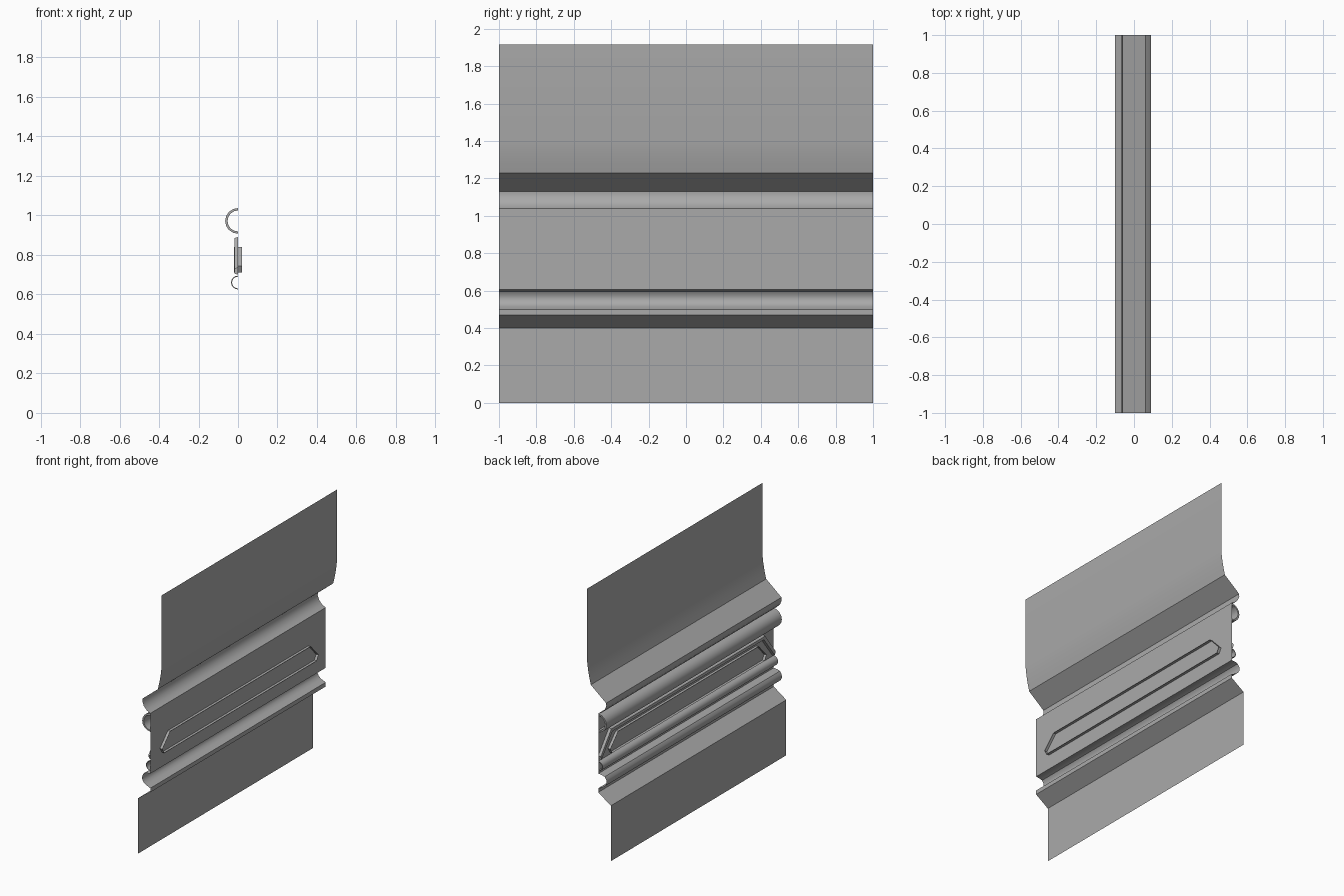
import bpy, math

cube = bpy.data.objects.get("Cube")
if cube:
    bpy.data.objects.remove(cube, do_unlink=True)

grey = bpy.data.materials.new("sheet_grey")
grey.use_nodes = True
GREY = (0.4, 0.4, 0.4, 1)
grey.diffuse_color = GREY
grey.node_tree.nodes["Principled BSDF"].inputs["Base Color"].default_value = GREY


def make(name, verts, faces, angle=35):
    mesh = bpy.data.meshes.new(name)
    mesh.from_pydata(verts, [], faces)
    mesh.materials.append(grey)
    obj = bpy.data.objects.new(name, mesh)
    bpy.context.collection.objects.link(obj)
    bpy.ops.object.select_all(action='DESELECT')
    obj.select_set(True)
    bpy.context.view_layer.objects.active = obj
    bpy.ops.object.shade_smooth_by_angle(angle=math.radians(angle))
    return obj


def strip(name, a, b, closed=False):
    """Skin two matching rows of points with quads."""
    n = len(a)
    count = n if closed else n - 1
    faces = [(i, n + i, n + (i + 1) % n, (i + 1) % n) for i in range(count)]
    return make(name, a + b, faces)


def extrude(name, profile):
    """Run an (x, z) profile along the whole length."""
    return strip(name, [(x, -1, z) for x, z in profile],
                 [(x, 1, z) for x, z in profile])


def half_tube(name, z, radius, wall, sides):
    arc = [math.pi * (0.5 + i / sides) for i in range(sides + 1)]
    outer = [(radius * math.cos(t), z + radius * math.sin(t)) for t in arc]
    inner = [((radius - wall) * math.cos(t), z + (radius - wall) * math.sin(t))
             for t in reversed(arc)]
    ring = outer + inner
    return strip(name, [(x, -1, h) for x, h in ring],
                 [(x, 1, h) for x, h in ring], closed=True), ring


def tube_ends(name, ring):
    n = len(ring)
    verts, faces = [], []
    for y in (-1, 1):
        base = len(verts)
        verts += [(x, y, z) for x, z in ring]
        faces += [(base + i, base + i + 1, base + n - 2 - i, base + n - 1 - i)
                  for i in range(n // 2 - 1)]
    make(name, verts, faces)


# Folded sheet, from the bottom edge to the top edge
extrude("folded_sheet", [
    (-0.10, 0), (-0.10, 0.40), (0, 0.47), (0, 0.50),
    (-0.035, 0.515), (-0.055, 0.53), (-0.065, 0.55), (-0.064, 0.575),
    (-0.05, 0.595), (-0.03, 0.602), (0, 0.605),
    (0, 1.04), (-0.03, 1.055), (-0.052, 1.08), (-0.064, 1.11), (-0.062, 1.13),
    (0.06, 1.23), (0.072, 1.28), (0.083, 1.34), (0.09, 1.40), (0.09, 1.915)])

# Half-round stiffeners on the rear face
for label, z, radius, wall, sides in (("upper", 0.972, 0.065, 0.012, 8),
                                      ("lower", 0.66, 0.035, 0.005, 8)):
    tube, ring = half_tube(label + "_half_tube", z, radius, wall, sides)
    tube_ends(label + "_tube_ends", ring)

# Thin rim standing out of both sides of the panel
half = [(0.80, 0.84), (0.89, 0.745), (0.87, 0.71)]
outline = half + [(-y, z) for y, z in reversed(half)]
strip("slot_rim", [(0.02, y, z) for y, z in outline],
      [(-0.02, y, z) for y, z in outline], closed=True)

# Raised rail with slanted legs around the rim
outer = [(-1, 0.735), (-0.88, 0.89), (0.88, 0.89), (1, 0.735)]
inner = [(-0.985, 0.70), (-0.86, 0.86), (0.86, 0.86), (0.985, 0.70)]


def between(t, x):
    return [(x, a[0] + (b[0] - a[0]) * t, a[1] + (b[1] - a[1]) * t)
            for a, b in zip(outer, inner)]


rows = [between(0, 0), between(0.15, -0.018), between(0.85, -0.018), between(1, 0)]
make("rear_rail", sum(rows, []),
     [(4 * r + i, 4 * r + i + 1, 4 * r + i + 5, 4 * r + i + 4)
      for r in range(3) for i in range(3)])
